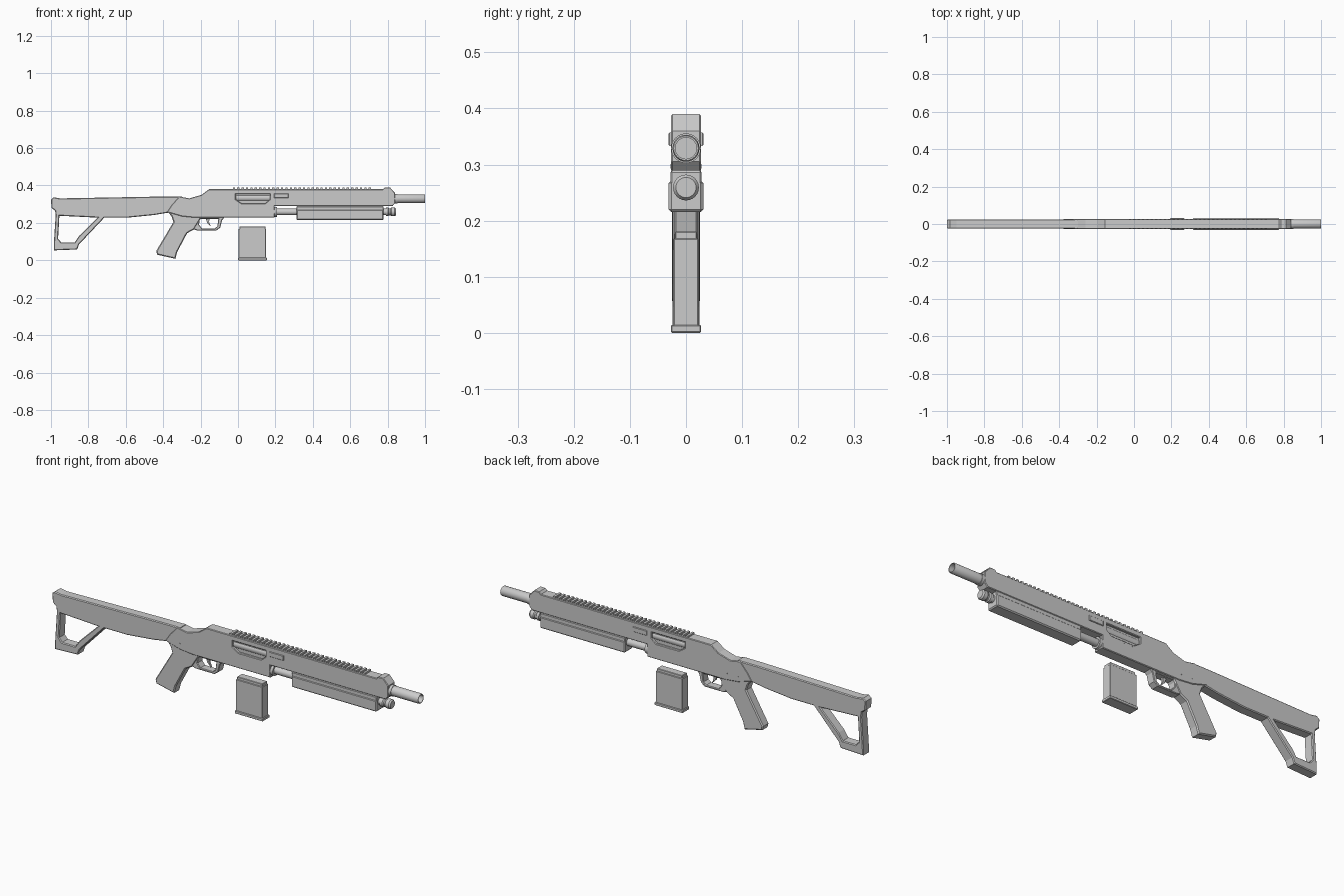
import bpy, bmesh, math
from mathutils import Matrix


def finish(obj, bm):
    bmesh.ops.remove_doubles(bm, verts=bm.verts, dist=0.0002)
    bmesh.ops.recalc_face_normals(bm, faces=bm.faces)
    bm.to_mesh(obj.data)
    bm.free()


def plate(name, half, chamfer, *loops):
    """Side profile (x, z) with optional holes, extruded to +-half in y, chamfered rim."""
    cu = bpy.data.curves.new(name, 'CURVE')
    cu.dimensions, cu.fill_mode = '2D', 'BOTH'
    cu.extrude, cu.bevel_depth, cu.offset = half - chamfer, chamfer, -chamfer
    cu.bevel_resolution = 0
    for pts in loops:
        s = cu.splines.new('POLY')
        s.points.add(len(pts) - 1)
        for p, (x, z) in zip(s.points, pts):
            p.co = (x, z, 0, 1)
        s.use_cyclic_u = True
    tmp = bpy.data.objects.new(name + "_profile", cu)
    bpy.context.collection.objects.link(tmp)
    dg = bpy.context.evaluated_depsgraph_get()
    me = bpy.data.meshes.new_from_object(tmp.evaluated_get(dg))
    bpy.data.objects.remove(tmp)
    me.transform(Matrix.Rotation(math.pi / 2, 4, 'X'))
    obj = bpy.data.objects.new(name, me)
    bpy.context.collection.objects.link(obj)
    bm = bmesh.new()
    bm.from_mesh(me)
    finish(obj, bm)
    for p in me.polygons:
        p.use_smooth = False
    return obj


def box(name, x0, x1, half, z0, z1, bevel=0.0):
    bm = bmesh.new()
    bmesh.ops.create_cube(bm, size=1)
    for v in bm.verts:
        v.co = ((x0 + x1) / 2 + v.co.x * (x1 - x0), v.co.y * 2 * half,
                (z0 + z1) / 2 + v.co.z * (z1 - z0))
    if bevel:
        bmesh.ops.bevel(bm, geom=bm.edges[:], offset=bevel, segments=1, affect='EDGES')
    obj = bpy.data.objects.new(name, bpy.data.meshes.new(name))
    bpy.context.collection.objects.link(obj)
    finish(obj, bm)
    return obj


def lathe(name, z, profile, sides=24):
    """Revolve (x, radius) points around the line y = 0 at height z."""
    bm = bmesh.new()
    vs = [bm.verts.new((x, 0, z + r)) for x, r in profile]
    es = [bm.edges.new(e) for e in zip(vs, vs[1:])]
    bmesh.ops.spin(bm, geom=vs + es, cent=(0, 0, z), axis=(1, 0, 0),
                   angle=2 * math.pi, steps=sides)
    obj = bpy.data.objects.new(name, bpy.data.meshes.new(name))
    bpy.context.collection.objects.link(obj)
    finish(obj, bm)
    bpy.context.view_layer.objects.active = obj
    obj.select_set(True)
    bpy.ops.object.shade_smooth_by_angle(angle=math.radians(35))
    obj.select_set(False)
    return obj


# Shoulder stock with open frame
plate("stock", 0.025, 0.004,
      [(-1.0, 0.325), (-0.985, 0.337), (-0.95, 0.331), (-0.4, 0.341), (-0.3, 0.341),
       (-0.3, 0.255), (-0.37, 0.255), (-0.45, 0.242), (-0.59, 0.228), (-0.715, 0.228),
       (-0.85, 0.085), (-0.86, 0.058), (-0.985, 0.053), (-0.985, 0.085),
       (-0.975, 0.24), (-0.978, 0.265), (-0.997, 0.28)],
      [(-0.955, 0.238), (-0.75, 0.228), (-0.85, 0.13), (-0.873, 0.096),
       (-0.945, 0.096), (-0.962, 0.115)])

# Receiver and barrel housing, with the port cut through
plate("receiver", 0.027, 0.003,
      [(-0.38, 0.258), (-0.355, 0.295), (-0.315, 0.341), (-0.26, 0.331), (-0.195, 0.35),
       (-0.155, 0.38), (0.775, 0.38), (0.785, 0.39), (0.812, 0.39), (0.84, 0.36),
       (0.84, 0.305), (0.825, 0.289), (0.195, 0.289), (0.195, 0.228), (-0.23, 0.228),
       (-0.3, 0.235)],
      [(-0.012, 0.355), (0.17, 0.355), (0.17, 0.325), (0.145, 0.304),
       (0.02, 0.304), (-0.012, 0.325)])
box("port_floor", -0.02, 0.18, 0.015, 0.295, 0.365)
lathe("bolt", 0.333, [(-0.012, 0), (-0.012, 0.02), (0.17, 0.02), (0.17, 0)], 16)
plate("side_latch", 0.031, 0.002,
      [(0.193, 0.333), (0.193, 0.357), (0.27, 0.357), (0.27, 0.333)])

# Pistol grip
plate("grip", 0.024, 0.005,
      [(-0.375, 0.258), (-0.2, 0.24), (-0.2, 0.222), (-0.235, 0.165), (-0.272, 0.145),
       (-0.325, 0.045), (-0.335, 0.008), (-0.432, 0.03), (-0.437, 0.05), (-0.345, 0.205),
       (-0.355, 0.235)])

# Trigger guard and trigger
plate("trigger_guard", 0.021, 0.003,
      [(-0.26, 0.232), (-0.07, 0.232), (-0.085, 0.215), (-0.095, 0.175), (-0.115, 0.16),
       (-0.22, 0.16), (-0.25, 0.17)],
      [(-0.205, 0.222), (-0.105, 0.222), (-0.11, 0.182), (-0.125, 0.17),
       (-0.192, 0.17), (-0.208, 0.19)])
plate("trigger", 0.006, 0.001,
      [(-0.175, 0.23), (-0.15, 0.23), (-0.155, 0.205), (-0.145, 0.18), (-0.165, 0.2)])

# Top rail teeth
TEETH = 32
for i in range(TEETH):
    x = -0.028 + i * 0.75 / TEETH
    box(f"rail_tooth_{i + 1}", x, x + 0.012, 0.025, 0.377, 0.388)

# Barrel with bore and collar
lathe("barrel", 0.329, [(0.80, 0.0), (0.80, 0.024), (0.996, 0.024), (1.0, 0.022),
                        (1.0, 0.019), (0.86, 0.019), (0.86, 0)])
lathe("barrel_collar", 0.329, [(0.83, 0), (0.83, 0.0265), (0.853, 0.0265), (0.853, 0.02)])

# Lower tube with stepped end caps
lathe("lower_tube", 0.259,
      [(0.18, 0), (0.18, 0.027), (0.208, 0.027), (0.208, 0.018), (0.79, 0.018),
       (0.79, 0.023), (0.83, 0.023), (0.83, 0.018), (0.815, 0.018), (0.815, 0)][:6] +
      [(0.803, 0.023), (0.808, 0.019), (0.815, 0.019), (0.82, 0.023), (0.838, 0.023),
       (0.845, 0.018), (0.845, 0)])

# Sliding fore grip with a side groove
box("fore_grip_lower", 0.313, 0.778, 0.031, 0.215, 0.272, 0.005)
box("fore_grip_upper", 0.313, 0.778, 0.028, 0.255, 0.289, 0.003)

# Detached magazine
box("magazine_body", 0.004, 0.149, 0.0225, 0.01, 0.168, 0.002)
box("magazine_top", 0.008, 0.146, 0.0195, 0.16, 0.181, 0.002)
box("magazine_base", 0.0, 0.154, 0.027, 0.0, 0.014, 0.002)

# Pins on both sides
for i, (x, z, r) in enumerate([(0.03, 0.297, 0.004), (0.075, 0.297, 0.004),
                               (-0.3, 0.262, 0.005), (-0.24, 0.262, 0.005)]):
    bm = bmesh.new()
    bmesh.ops.create_cone(bm, cap_ends=True, segments=10, radius1=r, radius2=r, depth=0.056,
                          matrix=Matrix.Translation((x, 0, z)) @ Matrix.Rotation(math.pi / 2, 4, 'X'))
    pin = bpy.data.objects.new(f"pin_{i + 1}", bpy.data.meshes.new("pin"))
    bpy.context.collection.objects.link(pin)
    finish(pin, bm)
